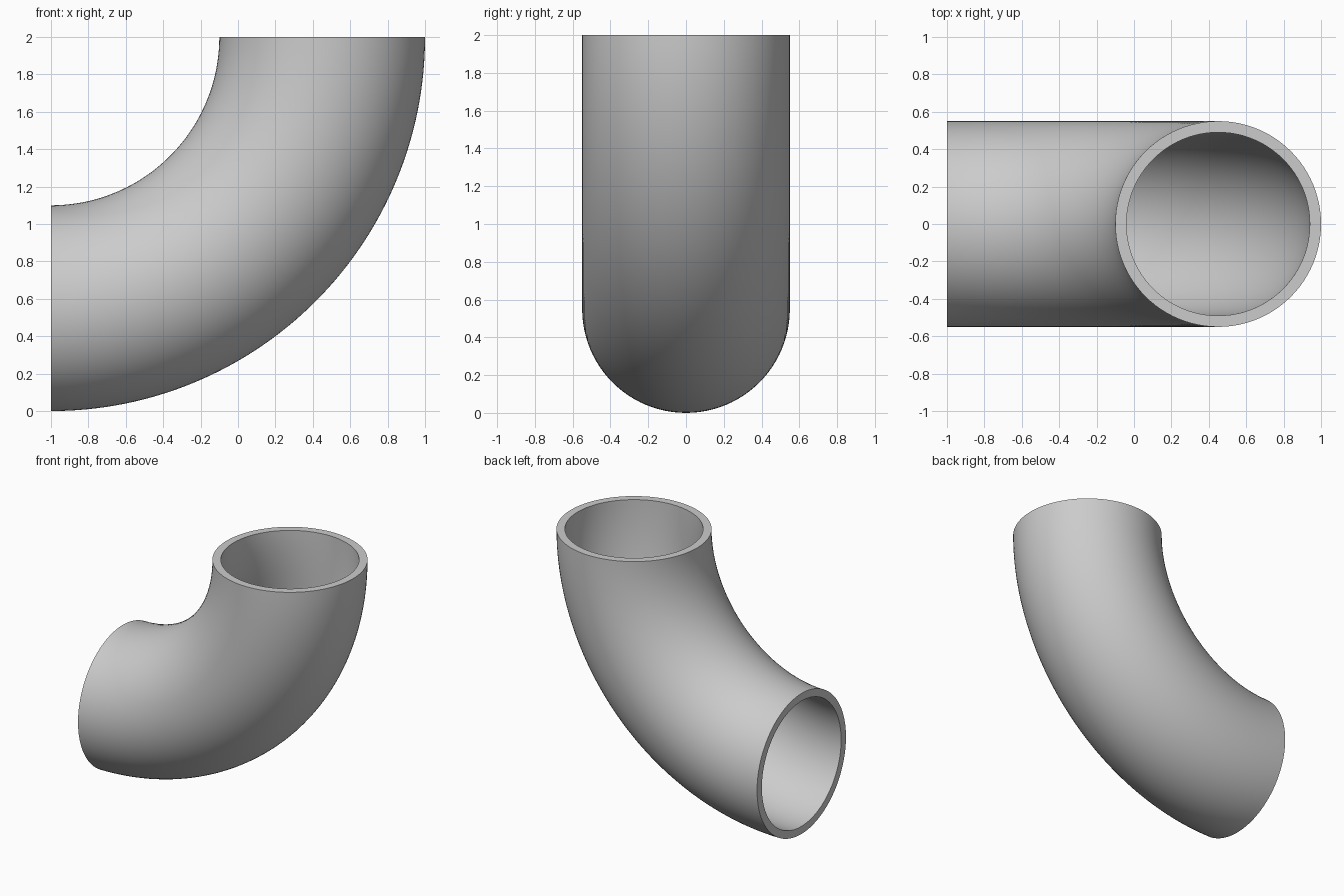
import bpy, bmesh, math

if "Cube" in bpy.data.objects:
    bpy.data.objects.remove(bpy.data.objects["Cube"])

BEND_R, OUTER_R, INNER_R = 1.45, 0.55, 0.49   # bend radius, pipe radii
CX, CZ = -1.0, 2.0                            # centre of the bend
SIDES, STEPS = 96, 64

grey = bpy.data.materials.new("pipe grey")
grey.diffuse_color = (0.6, 0.6, 0.6, 1)
grey.use_nodes = True
grey.node_tree.nodes["Principled BSDF"].inputs["Base Color"].default_value = grey.diffuse_color

bm = bmesh.new()


def swept_wall(radius):
    """Rings of vertices along the quarter bend, from the left end to the top end."""
    rings = []
    for i in range(STEPS + 1):
        a = math.pi / 2 * i / STEPS
        ring = []
        for j in range(SIDES):
            t = 2 * math.pi * j / SIDES
            d = BEND_R + radius * math.cos(t)
            ring.append(bm.verts.new((CX + d * math.sin(a), radius * math.sin(t),
                                      CZ - d * math.cos(a))))
        rings.append(ring)
    return rings


def bridge(r1, r2):
    for j in range(SIDES):
        k = (j + 1) % SIDES
        bm.faces.new((r1[j], r1[k], r2[k], r2[j]))


# outer and inner walls
outer, inner = swept_wall(OUTER_R), swept_wall(INNER_R)
for rings in (outer, inner):
    for r1, r2 in zip(rings, rings[1:]):
        bridge(r1, r2)

# flat rims at both open ends
bridge(outer[0], inner[0])
bridge(outer[-1], inner[-1])
bmesh.ops.recalc_face_normals(bm, faces=bm.faces)

mesh = bpy.data.meshes.new("elbow_pipe")
bm.to_mesh(mesh)
bm.free()
mesh.materials.append(grey)
pipe = bpy.data.objects.new("elbow_pipe", mesh)
bpy.context.collection.objects.link(pipe)

# smooth walls, sharp rims
bpy.context.view_layer.objects.active = pipe
pipe.select_set(True)
bpy.ops.object.shade_smooth_by_angle(angle=math.radians(30))
